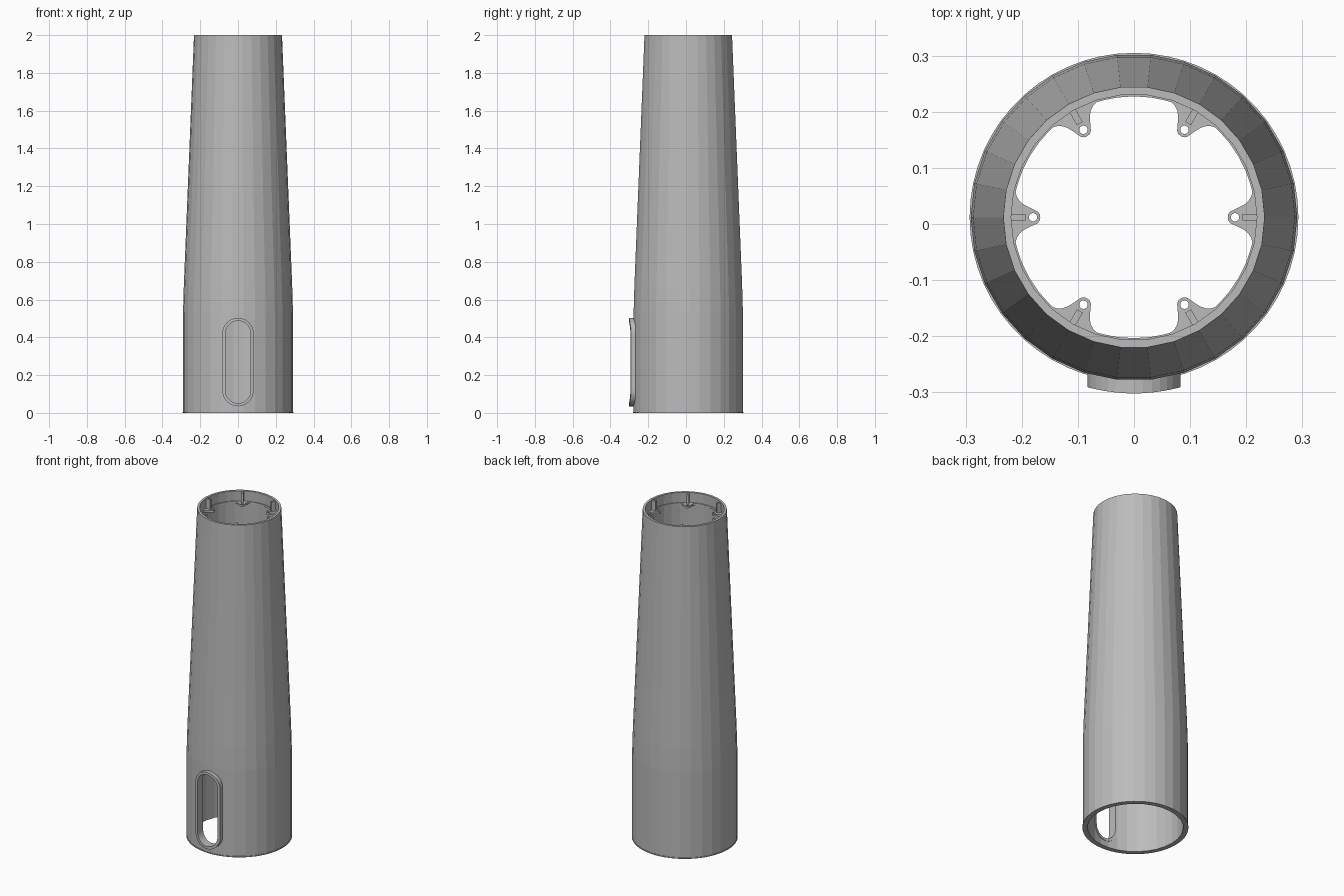
import bpy, bmesh
from math import sin, cos, pi, radians
from mathutils import Vector, Matrix

if "Cube" in bpy.data.objects:
    bpy.data.objects.remove(bpy.data.objects["Cube"], do_unlink=True)

AXIS_Y = 0.012      # the slot frame sticks out in front, so the tube sits back
LUG_Z = 1.932

grey = bpy.data.materials.new("mid grey")
grey.use_nodes = True
COLOUR = (0.5, 0.5, 0.5, 1)
grey.diffuse_color = COLOUR
grey.node_tree.nodes["Principled BSDF"].inputs["Base Color"].default_value = COLOUR


def add_mesh(name, bm):
    bmesh.ops.recalc_face_normals(bm, faces=bm.faces)
    mesh = bpy.data.meshes.new(name)
    bm.to_mesh(mesh)
    bm.free()
    mesh.materials.append(grey)
    obj = bpy.data.objects.new(name, mesh)
    bpy.context.collection.objects.link(obj)
    return obj


def lathe(name, profile, sides):
    """Revolve a closed (radius, z) profile around the tube axis."""
    bm = bmesh.new()
    rings = []
    for i in range(sides):
        a = 2 * pi * i / sides
        rings.append([bm.verts.new((r * cos(a), AXIS_Y + r * sin(a), z)) for r, z in profile])
    n = len(profile)
    for i in range(sides):
        a, b = rings[i], rings[(i + 1) % sides]
        for j in range(n):
            k = (j + 1) % n
            bm.faces.new((a[j], b[j], b[k], a[k]))
    return add_mesh(name, bm)


def stadium(name, half_width, z_low, z_high):
    """Upright round-ended prism reaching through the front wall."""
    bm = bmesh.new()
    pts = []
    for i in range(34):
        a = pi * (i if i < 17 else i - 1) / 16
        zc = z_high - half_width if i < 17 else z_low + half_width
        pts.append((half_width * cos(a), zc + half_width * sin(a)))
    front = [bm.verts.new((x, -0.4, z)) for x, z in pts]
    back = [bm.verts.new((x, -0.12, z)) for x, z in pts]
    bm.faces.new(front)
    bm.faces.new(back[::-1])
    for i in range(len(pts)):
        k = (i + 1) % len(pts)
        bm.faces.new((front[i], back[i], back[k], front[k]))
    obj = add_mesh(name, bm)
    obj.hide_render = True
    return obj


def boolean(obj, cutter, operation):
    mod = obj.modifiers.new("cut", "BOOLEAN")
    mod.operation = operation
    mod.solver = "EXACT"
    mod.object = cutter
    bpy.context.view_layer.objects.active = obj
    bpy.ops.object.modifier_apply(modifier=mod.name)


# Tapered tube, open at both ends
tube = lathe("tower_tube", [(0.291, 0), (0.291, 0.53), (0.287, 0.67), (0.233, 2),
                            (0.219, 2), (0.264, 0.67), (0.265, 0.53), (0.265, 0)], 30)

# Thin ring under the base
lathe("base_ring", [(0.266, 0), (0.293, 0), (0.293, 0.006), (0.266, 0.006)], 60)

# Slot with a raised curved frame
frame = lathe("slot_frame", [(0.262, 0.01), (0.314, 0.01), (0.314, 0.53), (0.262, 0.53)], 90)
outer = stadium("frame_outer_cutter", 0.083, 0.035, 0.503)
middle = stadium("slot_cutter", 0.075, 0.043, 0.495)
inner = stadium("frame_inner_cutter", 0.067, 0.051, 0.487)
boolean(frame, outer, "INTERSECT")
boolean(frame, inner, "DIFFERENCE")
boolean(tube, middle, "DIFFERENCE")
for cutter in (outer, middle, inner):
    bpy.data.objects.remove(cutter, do_unlink=True)


# Mounting ring with six drilled lugs, filled from flat outlines
def circle(radius, cx=0, count=60, turn=0.0):
    rot = Matrix.Rotation(turn, 2)
    return [rot @ Vector((cx + radius * cos(2 * pi * i / count),
                          radius * sin(2 * pi * i / count))) for i in range(count)]


half_lug = [(0.168, 0.006), (0.172, 0.0105), (0.179, 0.014), (0.188, 0.018),
            (0.197, 0.023), (0.204, 0.029), (0.209, 0.037), (0.211, 0.045)]
lug = [(x, -y) for x, y in reversed(half_lug)] + [(0.167, 0)] + half_lug
inside, holes = [], []
for i in range(6):
    turn = i * pi / 3
    rot = Matrix.Rotation(turn, 2)
    inside += [rot @ Vector(p) for p in lug]
    for d in (16, 22, 30, 38, 44):
        a = turn + radians(d)
        inside.append(Vector((cos(a), sin(a))) * 0.2155)
    holes.append(circle(0.0075, 0.18, 16, turn))

curve = bpy.data.curves.new("lug_ring", "CURVE")
curve.dimensions = "2D"
curve.fill_mode = "BOTH"
curve.extrude = 0.006
for loop in [circle(0.226), inside] + holes:
    spline = curve.splines.new("POLY")
    spline.points.add(len(loop) - 1)
    for point, p in zip(spline.points, loop):
        point.co = (p.x, p.y, 0, 1)
    spline.use_cyclic_u = True
curve.materials.append(grey)
ring = bpy.data.objects.new("lug_ring", curve)
ring.location = (0, AXIS_Y, LUG_Z)
bpy.context.collection.objects.link(ring)
bpy.ops.object.select_all(action="DESELECT")
ring.select_set(True)
bpy.context.view_layer.objects.active = ring
bpy.ops.object.convert(target="MESH")

# Upright rib standing on each lug
for i in range(6):
    bm = bmesh.new()
    bmesh.ops.create_cube(bm, size=1)
    bmesh.ops.scale(bm, vec=(0.028, 0.012, 0.062), verts=bm.verts)
    bmesh.ops.translate(bm, vec=(0.207, 0, LUG_Z + 0.034), verts=bm.verts)
    bmesh.ops.rotate(bm, matrix=Matrix.Rotation(i * pi / 3, 3, "Z"), verts=bm.verts)
    bmesh.ops.translate(bm, vec=(0, AXIS_Y, 0), verts=bm.verts)
    add_mesh(f"lug_rib_{i + 1}", bm)
